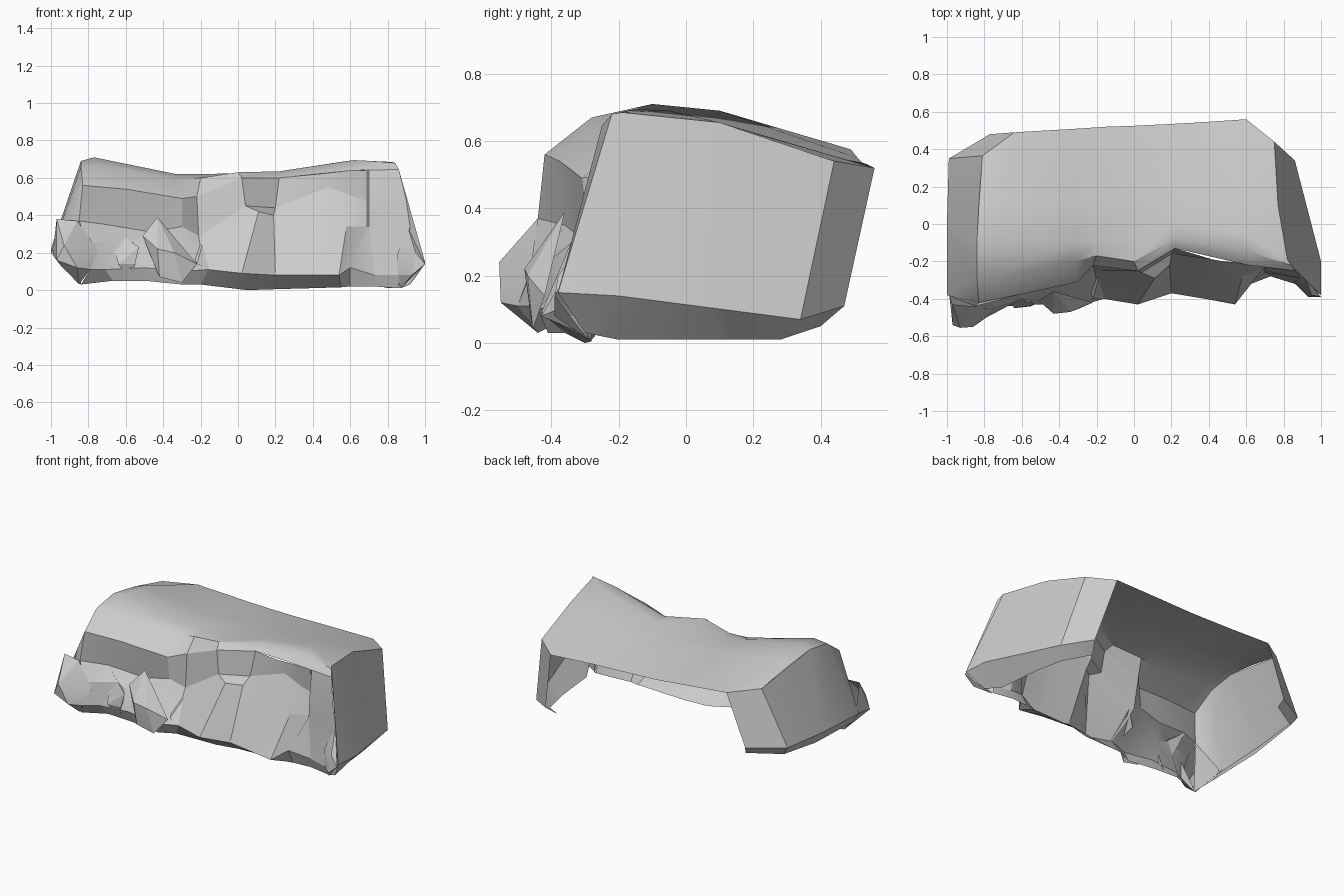
import bpy, bmesh


def finish(bm, name, angle):
    bmesh.ops.remove_doubles(bm, verts=bm.verts, dist=0.004)
    me = bpy.data.meshes.new(name)
    bm.to_mesh(me)
    bm.free()
    ob = bpy.data.objects.new(name, me)
    bpy.context.collection.objects.link(ob)
    bpy.ops.object.select_all(action='DESELECT')
    ob.select_set(True)
    bpy.context.view_layer.objects.active = ob
    bpy.ops.object.shade_smooth_by_angle(angle=angle)


def loft(bm, stations):
    """Skin a strip of equally long profiles."""
    cols = [[bm.verts.new(p) for p in s] for s in stations]
    for a, b in zip(cols, cols[1:]):
        for i in range(len(a) - 1):
            bm.faces.new((a[i + 1], b[i + 1], b[i], a[i]))


def boulder(name, pts):
    """Faceted rock: convex hull of a few corners, open at the hidden rear."""
    bm = bmesh.new()
    for p in pts:
        bm.verts.new(p)
    bmesh.ops.convex_hull(bm, input=bm.verts)
    bmesh.ops.recalc_face_normals(bm, faces=bm.faces)
    hidden = [f for f in bm.faces if f.normal.y > 0.3]
    bmesh.ops.delete(bm, geom=hidden, context='FACES')
    finish(bm, name, 0.3)


shell = bmesh.new()

# Top slab: profiles from the rear edge forward to the brow
loft(shell, [
    [(-.81, .365, .60), (-.83, .10, .66), (-.84, -.10, .69), (-.84, -.28, .66), (-.83, -.42, .56)],
    [(-.64, .49, .575), (-.75, .10, .69), (-.77, -.10, .71), (-.74, -.28, .67), (-.60, -.375, .54)],
    [(-.30, .51, .55), (-.33, .10, .61), (-.33, -.10, .62), (-.32, -.20, .59), (-.30, -.31, .49)],
    [(-.15, .52, .54), (-.20, .15, .60), (-.20, -.10, .62), (-.20, -.17, .60), (-.22, -.22, .50)],
    [(0, .525, .535), (0, .20, .60), (0, -.10, .625), (0, -.20, .63), (.02, -.25, .60)],
    [(.30, .54, .53), (.22, .20, .60), (.22, 0, .63), (.22, -.08, .635), (.22, -.13, .60)],
    [(.60, .56, .52), (.58, .15, .64), (.58, -.05, .69), (.62, -.15, .695), (.61, -.22, .64)],
    [(.75, .44, .54), (.77, .10, .655), (.82, -.19, .685), (.84, -.22, .68), (.86, -.25, .645)],
])

# Left end wall: top, low edge and undercut foot, back to front
loft(shell, [
    [(-.64, .49, .575), (-.77, .48, .24), (-.75, .45, .19)],
    [(-.81, .365, .60), (-.99, .35, .25), (-.95, .33, .19)],
    [(-.84, -.10, .69), (-1, 0, .22), (-.95, 0, .14)],
    [(-.84, -.28, .66), (-1, -.38, .20), (-.94, -.40, .12)],
    [(-.83, -.42, .56), (-.85, -.44, .37), (-.84, -.44, .03)],
])

# Right end wall, front to back
loft(shell, [
    [(.86, -.25, .645), (.92, -.29, .34), (.86, -.28, .01)],
    [(.84, -.22, .68), (1, -.38, .15), (.92, -.30, .03)],
    [(.82, -.19, .685), (1, -.20, .14), (.87, -.20, .01)],
    [(.77, .10, .655), (.93, .07, .105), (.84, .10, .01)],
    [(.75, .44, .54), (.86, .34, .07), (.80, .28, .01)],
    [(.60, .56, .52), (.70, .47, .11), (.66, .40, .05)],
])
finish(shell, "slab_and_end_walls", 0.65)

face = bmesh.new()

# Front face, left bay: each profile runs from brow to foot
seam_l = [(-.22, -.22, .50), (-.21, -.25, .29), (-.20, -.31, .22), (-.16, -.40, .11), (-.20, -.36, .03)]
loft(face, [
    [(-.83, -.42, .56), (-.85, -.44, .37), (-.80, -.46, .25), (-.79, -.50, .11), (-.84, -.44, .03)],
    [(-.60, -.375, .54), (-.70, -.36, .35), (-.60, -.40, .28), (-.71, -.44, .11), (-.67, -.40, .05)],
    [(-.45, -.34, .515), (-.46, -.31, .31), (-.52, -.41, .24), (-.50, -.43, .12), (-.50, -.41, .05)],
    [(-.30, -.31, .49), (-.30, -.29, .34), (-.30, -.34, .22), (-.30, -.44, .10), (-.30, -.41, .03)],
    seam_l,
])

# Front face, central buttresses with the notch and the tilted panel
seam_r = [(.61, -.22, .64), (.62, -.21, .50), (.58, -.28, .34), (.54, -.43, .08), (.55, -.28, .015)]
loft(face, [
    seam_l,
    [(.02, -.25, .60), (.04, -.26, .45), (.11, -.29, .42), (.02, -.43, .09), (.05, -.30, 0)],
    [(.22, -.13, .60), (.20, -.16, .44), (.19, -.22, .40), (.20, -.37, .08), (.20, -.28, .005)],
    [(.42, -.19, .62), (.48, -.20, .55), (.39, -.26, .37), (.38, -.40, .08), (.38, -.28, .01)],
    seam_r,
])

# Front face, right pillar
loft(face, [
    seam_r,
    [(.69, -.227, .641), (.69, -.21, .48), (.69, -.24, .34), (.60, -.33, .12), (.60, -.28, .02)],
    [(.70, -.229, .642), (.70, -.25, .48), (.70, -.26, .34), (.73, -.28, .08), (.72, -.27, .02)],
    [(.86, -.25, .645), (.90, -.29, .48), (.92, -.29, .34), (.86, -.32, .08), (.86, -.28, .01)],
])
finish(face, "front_cliff_face", 0.38)

# Loose faceted rocks along the base
boulder("left_corner_rock", [(-.97, -.43, .38), (-.86, -.44, .37), (-.93, -.555, .24), (-.97, -.54, .16),
                             (-.75, -.46, .22), (-.79, -.50, .11), (-.86, -.55, .12), (-.85, -.44, .03),
                             (-.99, -.36, .20)])
boulder("middle_rock", [(-.51, -.41, .29), (-.43, -.36, .39), (-.30, -.38, .22), (-.43, -.48, .22),
                        (-.34, -.47, .20), (-.22, -.42, .14), (-.30, -.455, .04), (-.42, -.46, .07)])
boulder("leaning_rock", [(-.70, -.36, .35), (-.60, -.38, .28), (-.53, -.43, .23), (-.55, -.44, .14),
                         (-.64, -.45, .14), (-.58, -.41, .06)])
boulder("small_spike", [(-.18, -.26, .28), (-.25, -.31, .20), (-.22, -.40, .14), (-.15, -.40, .11)])
boulder("right_corner_rock", [(.91, -.28, .33), (.85, -.31, .19), (.95, -.38, .20), (1, -.39, .14),
                              (.93, -.39, .08), (.85, -.31, .08), (.87, -.29, .01)])
